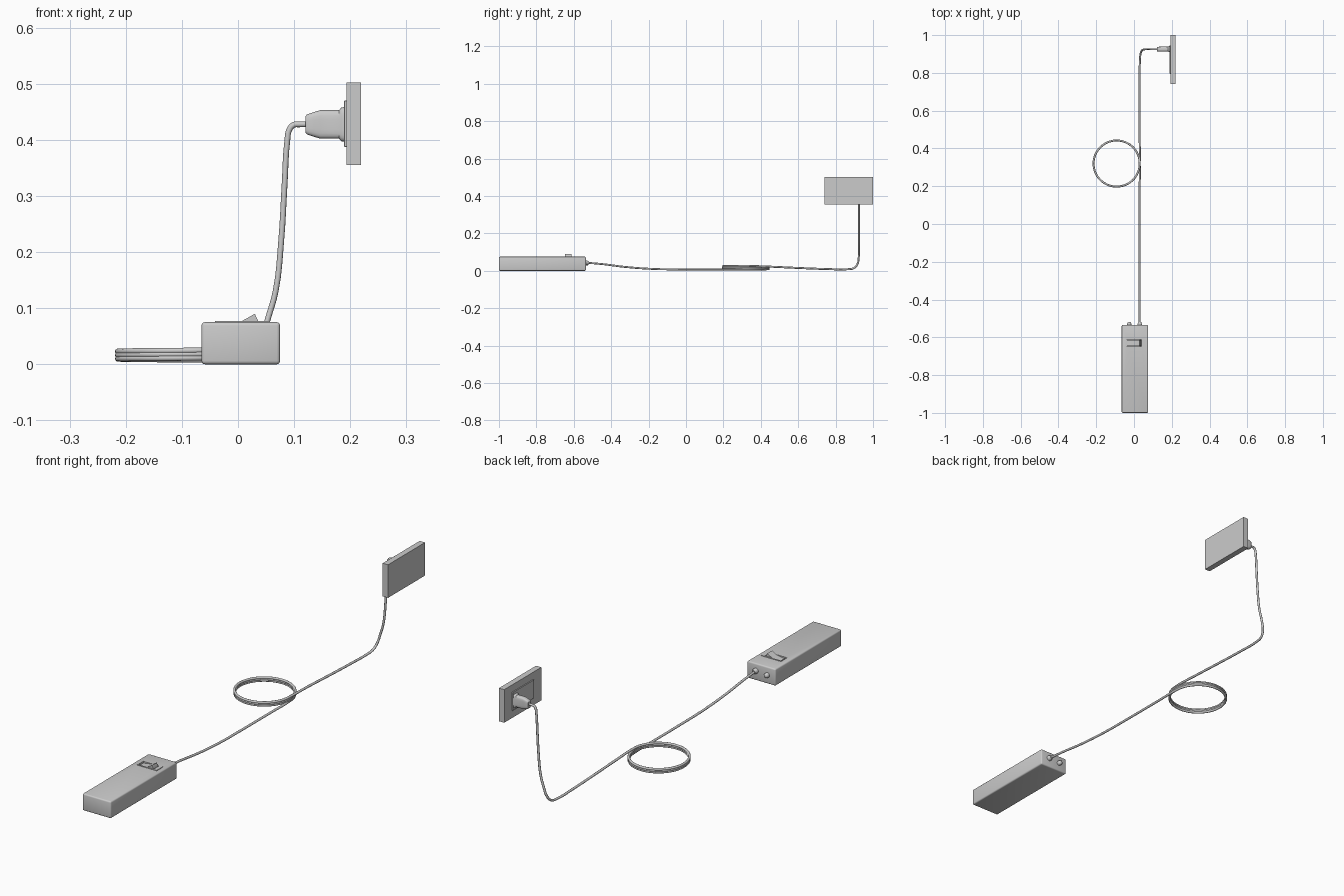
import bpy, bmesh, math
from mathutils import Vector

if "Cube" in bpy.data.objects:
    bpy.data.objects.remove(bpy.data.objects["Cube"])


def link(name, bm):
    bmesh.ops.recalc_face_normals(bm, faces=bm.faces)
    me = bpy.data.meshes.new(name)
    bm.to_mesh(me)
    bm.free()
    ob = bpy.data.objects.new(name, me)
    bpy.context.collection.objects.link(ob)
    return ob


def smooth(ob):
    bpy.ops.object.select_all(action='DESELECT')
    ob.select_set(True)
    bpy.context.view_layer.objects.active = ob
    bpy.ops.object.shade_smooth_by_angle(angle=math.radians(40))


def box(name, lo, hi, bevel=0, segments=2):
    bm = bmesh.new()
    bmesh.ops.create_cube(bm, size=1)
    for v in bm.verts:
        v.co = Vector([lo[i] + (v.co[i] + 0.5) * (hi[i] - lo[i]) for i in range(3)])
    if bevel:
        bmesh.ops.bevel(bm, geom=bm.edges[:], offset=bevel, segments=segments,
                        profile=0.5, affect='EDGES')
    return link(name, bm)


def loft(name, rings):
    bm = bmesh.new()
    rows = [[bm.verts.new(p) for p in ring] for ring in rings]
    n = len(rows[0])
    for a, b in zip(rows, rows[1:]):
        for i in range(n):
            bm.faces.new((a[i], a[(i + 1) % n], b[(i + 1) % n], b[i]))
    bm.faces.new(rows[0])
    bm.faces.new(rows[-1])
    ob = link(name, bm)
    smooth(ob)
    return ob


def lathe_y(name, x, z, profile, n=20):
    # profile holds (y, radius) pairs
    return loft(name, [[(x + r * math.cos(2 * math.pi * i / n), y,
                         z + r * math.sin(2 * math.pi * i / n)) for i in range(n)]
                       for y, r in profile])


def cut(ob, cutter):
    mod = ob.modifiers.new("opening", 'BOOLEAN')
    mod.object = cutter
    mod.solver = 'EXACT'


# Power brick with a switch opening in its top
brick = box("brick", (-0.065, -1.0, 0.0), (0.075, -0.535, 0.075), 0.006, 3)
smooth(brick)
frame = box("switch_frame", (-0.041, -0.652, 0.070), (0.057, -0.608, 0.0775))
cutter = box("switch_cutter", (-0.037, -0.648, 0.061), (0.040, -0.612, 0.1))
cutter.hide_render = True
cutter.hide_viewport = True
cutter.display_type = 'WIRE'
cut(brick, cutter)
cut(frame, cutter)

# Rocker with one end pressed down
rocker = [(-0.036, 0.061), (-0.036, 0.070), (0.006, 0.0765),
          (0.030, 0.090), (0.036, 0.077), (0.036, 0.061)]
loft("switch_rocker", [[(x, y, z) for x, z in rocker] for y in (-0.647, -0.613)])

# Cable collar and round button on the back end
lathe_y("cable_collar", 0.031, 0.043,
        [(-0.538, 0.012), (-0.529, 0.012), (-0.526, 0.010), (-0.518, 0.007)])
lathe_y("end_button", -0.025, 0.039,
        [(-0.538, 0.011), (-0.527, 0.011), (-0.523, 0.009), (-0.520, 0.005)])

# Cable: brick, coil of three turns, floor run, rise to the plug
path = [(0.03, -0.535, 0.043), (0.03, -0.45, 0.036), (0.03, -0.33, 0.021),
        (0.03, -0.17, 0.0095), (0.03, 0.0, 0.007), (0.03, 0.2, 0.0065)]
turns, steps, radius = 3, 24, 0.122
for i in range(turns * steps + 1):
    a = 2 * math.pi * i / steps
    path.append((-0.092 + radius * math.cos(a), 0.32 + radius * math.sin(a),
                 0.0065 + 0.0195 * i / (turns * steps)))
path += [(0.03, 0.45, 0.022), (0.03, 0.6, 0.015), (0.03, 0.76, 0.009),
         (0.031, 0.86, 0.008), (0.034, 0.897, 0.014), (0.040, 0.916, 0.034),
         (0.053, 0.924, 0.08), (0.067, 0.925, 0.13), (0.077, 0.925, 0.22),
         (0.083, 0.925, 0.32), (0.088, 0.925, 0.40), (0.091, 0.925, 0.417),
         (0.099, 0.925, 0.4265), (0.109, 0.925, 0.4275), (0.13, 0.925, 0.4275)]
curve = bpy.data.curves.new("cable", 'CURVE')
curve.dimensions = '3D'
curve.bevel_depth = 0.0052
curve.bevel_resolution = 3
curve.resolution_u = 4
curve.use_fill_caps = True
spline = curve.splines.new('BEZIER')
spline.bezier_points.add(len(path) - 1)
for point, co in zip(spline.bezier_points, path):
    point.co = co
    point.handle_left_type = point.handle_right_type = 'AUTO'
cable = bpy.data.objects.new("cable", curve)
bpy.context.collection.objects.link(cable)


# Plug: flat body, flared at the wall
def plug_ring(x, hy, hz, n=24):
    pts = []
    for i in range(n):
        a = 2 * math.pi * (i + 0.5) / n
        c, s = math.cos(a), math.sin(a)
        pts.append((x, 0.926 + hy * math.copysign(abs(c) ** 0.5, c),
                    0.4275 + hz * math.copysign(abs(s) ** 0.5, s)))
    return pts


loft("plug", [plug_ring(*r) for r in (
    (0.1205, 0.010, 0.015), (0.123, 0.012, 0.018), (0.135, 0.0125, 0.022),
    (0.147, 0.013, 0.0255), (0.180, 0.013, 0.0255), (0.184, 0.016, 0.030),
    (0.189, 0.017, 0.031))])

# Wall socket
box("socket_insert", (0.189, 0.795, 0.3875), (0.196, 0.945, 0.470), 0.001, 1)
box("wall_plate", (0.193, 0.74, 0.355), (0.219, 1.0, 0.502))
